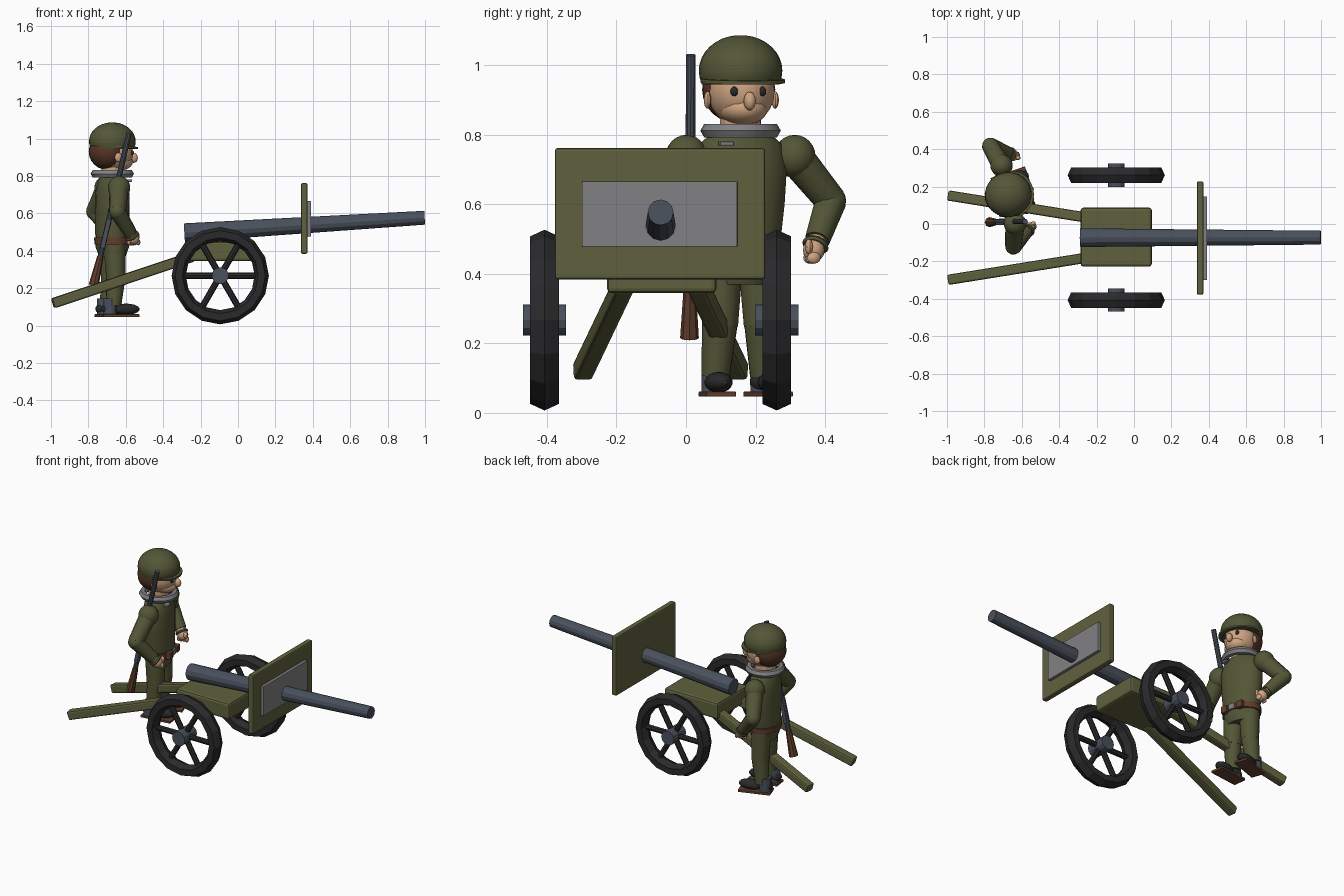
import bpy, bmesh, math
from math import sin, cos, pi, radians
from mathutils import Matrix, Vector

cube = bpy.data.objects.get("Cube")
if cube:
    bpy.data.objects.remove(cube, do_unlink=True)


def material(name, rgb):
    m = bpy.data.materials.new(name)
    m.use_nodes = True
    m.diffuse_color = (*rgb, 1)
    m.node_tree.nodes["Principled BSDF"].inputs["Base Color"].default_value = (*rgb, 1)
    return m


OLIVE = material("olive paint", (0.115, 0.12, 0.048))
CLOTH = material("uniform cloth", (0.088, 0.093, 0.038))
STEEL = material("blue steel", (0.068, 0.082, 0.11))
GREY = material("light grey", (0.22, 0.22, 0.23))
BLACK = material("tyre black", (0.023, 0.023, 0.025))
SKIN = material("skin", (0.62, 0.37, 0.22))
HAIR = material("dark brown", (0.09, 0.035, 0.018))
WOOD = material("red brown", (0.125, 0.048, 0.026))

smooth_parts = []
# Soldier parts are made facing +x at the origin, then placed with this matrix
SOLDIER = Matrix.Translation((-0.672, 0.157, 0)) @ Matrix.Rotation(radians(13), 4, 'Z')
place = Matrix.Identity(4)


def finish(name, bm, mat, smooth=False, bevel=0):
    bmesh.ops.recalc_face_normals(bm, faces=bm.faces)
    me = bpy.data.meshes.new(name)
    bm.to_mesh(me)
    bm.free()
    me.transform(place)
    me.materials.append(mat)
    ob = bpy.data.objects.new(name, me)
    bpy.context.collection.objects.link(ob)
    if bevel:
        mod = ob.modifiers.new("bevel", 'BEVEL')
        mod.width, mod.segments = bevel, 2
    if smooth:
        smooth_parts.append(ob)
    return ob


def aim(a, b):
    """Matrix at the midpoint of a-b whose z axis runs from a to b."""
    a, b = Vector(a), Vector(b)
    return Matrix.Translation((a + b) / 2) @ (b - a).to_track_quat('Z', 'Y').to_matrix().to_4x4()


def tube(name, a, b, r1, r2, mat, segs=12, smooth=False):
    bm = bmesh.new()
    bmesh.ops.create_cone(bm, cap_ends=True, segments=segs, radius1=r1, radius2=r2,
                          depth=(Vector(b) - Vector(a)).length, matrix=aim(a, b))
    return finish(name, bm, mat, smooth)


def ball(name, loc, size, mat, segs=20):
    bm = bmesh.new()
    bmesh.ops.create_uvsphere(bm, u_segments=segs, v_segments=segs // 2 + 2, radius=1,
                              matrix=Matrix.Translation(loc) @ Matrix.Diagonal((*size, 1)))
    return finish(name, bm, mat, True)


def box(name, size, mat, matrix, bevel=0):
    bm = bmesh.new()
    bmesh.ops.create_cube(bm, size=1, matrix=matrix @ Matrix.Diagonal((*size, 1)))
    return finish(name, bm, mat, bevel=bevel)


def loft(name, rings, mat, segs=20, matrix=Matrix.Identity(4), closed=False, smooth=True):
    """Elliptical rings (rx, ry, z) skinned together; closed joins last to first."""
    bm = bmesh.new()
    loops = [[bm.verts.new(matrix @ Vector((rx * cos(2 * pi * i / segs), ry * sin(2 * pi * i / segs), z)))
              for i in range(segs)] for rx, ry, z in rings]
    pairs = list(zip(loops, loops[1:]))
    if closed:
        pairs.append((loops[-1], loops[0]))
    else:
        bm.faces.new(loops[0])
        bm.faces.new(loops[-1])
    for p, q in pairs:
        for i in range(segs):
            j = (i + 1) % segs
            bm.faces.new((p[i], p[j], q[j], q[i]))
    return finish(name, bm, mat, smooth)


def ring(name, major, minor, height, mat, matrix, sides=6, segs=16, smooth=False):
    rings = []
    for k in range(sides):
        t = 2 * pi * k / sides
        r = major + minor * cos(t)
        rings.append((r, r, height * sin(t)))
    return loft(name, rings, mat, segs, matrix, True, smooth)


T = Matrix.Translation

# ---- Field gun ----
GUN_Y = -0.073
tube("gun_barrel", (-0.287, GUN_Y, 0.497), (0.998, GUN_Y, 0.577), 0.05, 0.037, STEEL)
box("carriage_body", (0.38, 0.315, 0.105), OLIVE, T((-0.095, GUN_Y + 0.003, 0.397)), 0.014)
box("gun_shield", (0.035, 0.605, 0.378), OLIVE, T((0.354, GUN_Y - 0.002, 0.573)), 0.008)
box("shield_plate", (0.02, 0.447, 0.19), GREY, T((0.381, GUN_Y - 0.003, 0.572)), 0.003)

for side, s in (("left", 1), ("right", -1)):
    a = (-0.99, GUN_Y + s * 0.225, 0.119)
    b = (-0.24, GUN_Y + s * 0.105, 0.37)
    box(side + "_trail", (0.055, 0.055, (Vector(b) - Vector(a)).length), OLIVE, aim(a, b), 0.01)

    # Wheel: faceted tyre, six spokes and a hub
    c = Vector((-0.095, GUN_Y + s * 0.334, 0.267))
    ring(side + "_tyre", 0.222, 0.038, 0.048, BLACK,
         T(c) @ Matrix.Rotation(pi / 2, 4, 'X'))
    for k in range(6):
        d = Vector((cos(k * pi / 3), 0, sin(k * pi / 3)))
        tube(f"{side}_spoke_{k + 1}", c + d * 0.03, c + d * 0.2, 0.017, 0.017, BLACK, 8)
    off = Vector((0, 0.062, 0))
    tube(side + "_hub", c - off, c + off, 0.045, 0.045, STEEL)

# ---- Soldier ----
place = SOLDIER
loft("torso", [(0.07, 0.09, 0.37), (0.088, 0.11, 0.42), (0.09, 0.118, 0.5), (0.09, 0.13, 0.6),
               (0.088, 0.137, 0.71), (0.075, 0.12, 0.775), (0.055, 0.08, 0.81)], CLOTH)
loft("belt", [(0.094, 0.12, 0.435), (0.096, 0.122, 0.47)], WOOD)
box("belt_buckle", (0.012, 0.04, 0.036), GREY, T((0.095, 0, 0.452)), 0.003)
box("collar_clasp", (0.03, 0.04, 0.012), GREY, T((0.075, -0.06, 0.775)), 0.003)
ring("collar", 0.094, 0.022, 0.022, GREY, T((0, 0, 0.812)), segs=24, smooth=True)
tube("neck", (0, 0, 0.78), (0, 0, 0.87), 0.06, 0.06, SKIN)

for side, s in (("left", 1), ("right", -1)):
    box(side + "_pouch", (0.03, 0.04, 0.045), WOOD, T((0.088, s * 0.055, 0.45)), 0.005)

    # Arm bent out at the elbow
    shoulder, elbow = Vector((0, s * 0.16, 0.738)), Vector((-0.035, s * 0.275, 0.61))
    hand = Vector((0.07, s * 0.2, 0.468))
    wrist = elbow.lerp(hand, 0.8)
    ball(side + "_shoulder", shoulder, (0.06, 0.06, 0.062), CLOTH)
    tube(side + "_upper_arm", shoulder, elbow, 0.052, 0.045, CLOTH, 12, True)
    ball(side + "_elbow", elbow, (0.045, 0.045, 0.045), CLOTH, 12)
    tube(side + "_forearm", elbow, wrist, 0.045, 0.036, CLOTH, 12, True)
    tube(side + "_wrist", wrist, hand, 0.028, 0.026, SKIN)
    ring(side + "_cuff", 0.03, 0.009, 0.009, CLOTH, aim(wrist, hand), smooth=True)
    ball(side + "_palm", hand, (0.032, 0.032, 0.034), SKIN, 12)
    for k in range(4):
        ball(f"{side}_finger_{k + 1}", hand + Vector((0.028 - k * 0.017, -s * 0.006, -0.022)),
             (0.011, 0.02, 0.017), SKIN, 8)
    ball(side + "_thumb", hand + Vector((0.025, -s * 0.02, 0.01)), (0.014, 0.012, 0.022), SKIN, 8)

    # Leg, gaiter and boot
    tube(side + "_thigh", (0.0, s * 0.055, 0.43), (0.005, s * 0.062, 0.25), 0.06, 0.052, CLOTH, 14, True)
    tube(side + "_shin", (0.005, s * 0.062, 0.26), (-0.01, s * 0.072, 0.105), 0.052, 0.041, CLOTH, 14, True)
    tube(side + "_gaiter", (-0.03, s * 0.073, 0.06), (-0.03, s * 0.073, 0.145), 0.036, 0.036, STEEL)
    turn = T((0.018, s * 0.074, 0)) @ Matrix.Rotation(radians(s * 6), 4, 'Z')
    ball(side + "_boot", turn @ Vector((0.04, 0, 0.088)), (0.075, 0.038, 0.03), BLACK, 14)
    ball(side + "_boot_heel", turn @ Vector((-0.045, 0, 0.09)), (0.05, 0.035, 0.032), BLACK, 14)
    box(side + "_sole", (0.195, 0.085, 0.015), WOOD, turn @ T((0.01, 0, 0.054)), 0.003)

# Head
ball("face", (0.008, 0, 0.925), (0.104, 0.096, 0.1), SKIN)
ball("jaw", (0.035, 0, 0.875), (0.076, 0.07, 0.047), SKIN)
ball("nose", (0.118, 0, 0.897), (0.022, 0.018, 0.027), SKIN, 12)
ball("hair", (-0.024, 0, 0.93), (0.103, 0.106, 0.098), HAIR)
for side, s in (("left", 1), ("right", -1)):
    ball(side + "_eye", (0.098, s * 0.041, 0.925), (0.011, 0.012, 0.014), BLACK, 10)
    ball(side + "_ear", (0.01, s * 0.1, 0.9), (0.02, 0.01, 0.025), SKIN, 10)

# Helmet dome with a thin front visor
dome = [(0.112, 0.112, 0.945)]
for k in range(-1, 9):
    t = k * pi / 17
    dome.append((0.125 * cos(t), 0.12 * cos(t), 0.985 + 0.102 * sin(t)))
loft("helmet", dome, CLOTH, 28)
loft("helmet_visor", [(0.11, 0.122, -0.005), (0.11, 0.122, 0.006)], CLOTH, 28,
     T((0.027, 0, 0.955)) @ Matrix.Rotation(radians(3), 4, 'Y'))

# ---- Slung rifle ----
place = Matrix.Identity(4)
muzzle, butt = Vector((-0.582, 0.014, 1.03)), Vector((-0.772, 0.01, 0.215))
at = muzzle.lerp
tube("rifle_barrel", muzzle, at(butt, 0.84), 0.0145, 0.0145, STEEL, 10)
box("rifle_receiver", (0.034, 0.026, 0.16), STEEL, aim(at(butt, 0.56), at(butt, 0.76)), 0.004)
tube("rifle_stock", at(butt, 0.81), butt, 0.017, 0.027, WOOD, 8)

# Smooth shading on the rounded parts
bpy.ops.object.select_all(action='DESELECT')
for ob in smooth_parts:
    ob.select_set(True)
bpy.context.view_layer.objects.active = smooth_parts[0]
bpy.ops.object.shade_smooth_by_angle(angle=radians(40))
